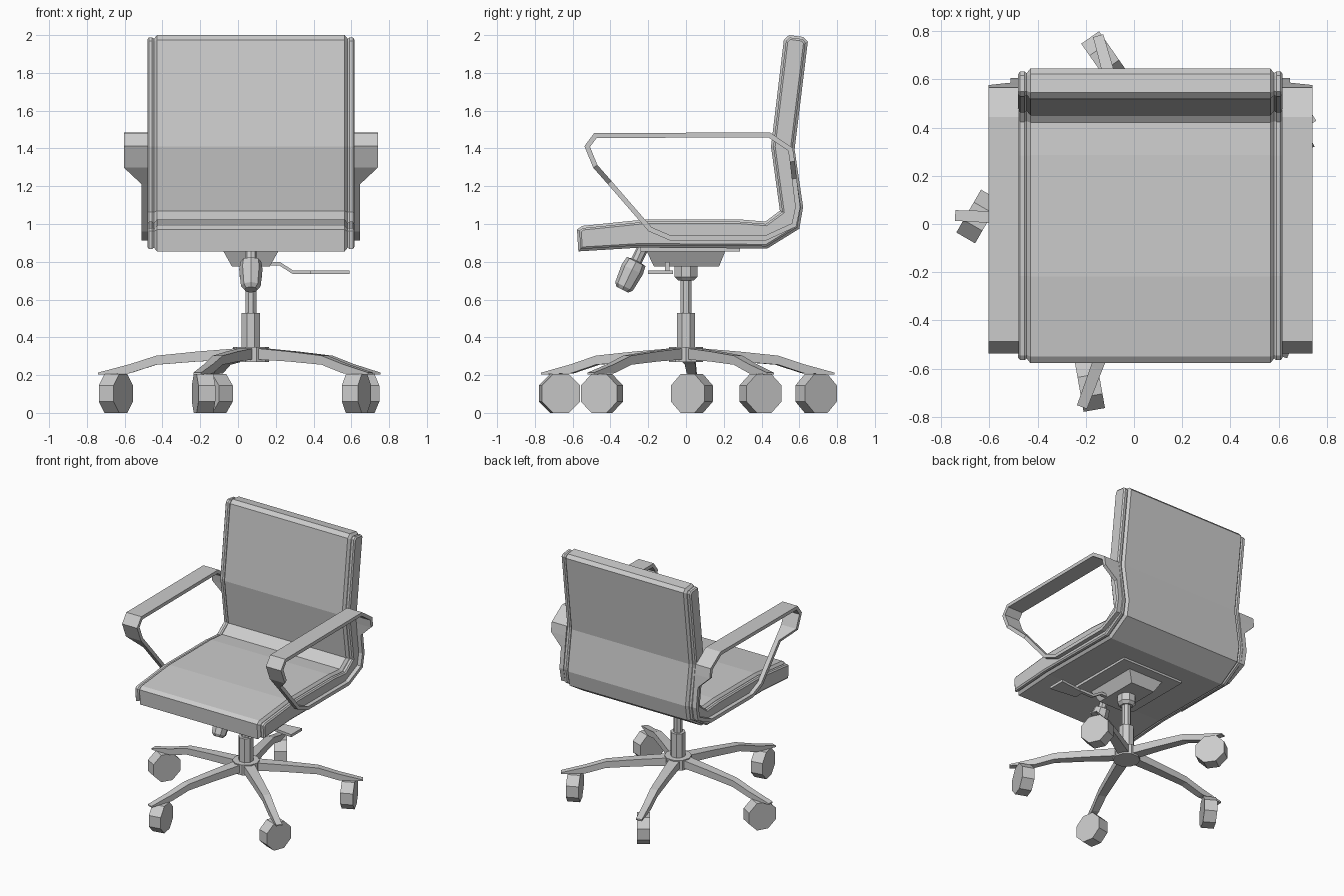
import bpy, bmesh, math
from mathutils import Vector, Matrix

if "Cube" in bpy.data.objects:
    bpy.data.objects.remove(bpy.data.objects["Cube"])

CX = 0.068  # the chair's own centre line

grey = bpy.data.materials.new("light_grey")
grey.use_nodes = True
grey.diffuse_color = (0.6, 0.6, 0.6, 1)
grey.node_tree.nodes["Principled BSDF"].inputs["Base Color"].default_value = (0.6, 0.6, 0.6, 1)


def finish(name, bm):
    bmesh.ops.recalc_face_normals(bm, faces=bm.faces)
    mesh = bpy.data.meshes.new(name)
    bm.to_mesh(mesh)
    bm.free()
    mesh.materials.append(grey)
    obj = bpy.data.objects.new(name, mesh)
    bpy.context.collection.objects.link(obj)
    return obj


def loft(name, rings, closed=False):
    """Bridge rings of equal point count, capping the ends unless closed."""
    bm = bmesh.new()
    loops = [[bm.verts.new(p) for p in ring] for ring in rings]
    pairs = list(zip(loops, loops[1:]))
    if closed:
        pairs.append((loops[-1], loops[0]))
    else:
        bm.faces.new(loops[0])
        bm.faces.new(loops[-1])
    for a, b in pairs:
        for i in range(len(a)):
            j = (i + 1) % len(a)
            bm.faces.new((a[i], a[j], b[j], b[i]))
    return finish(name, bm)


def offset(points, d):
    """Shrink a closed 2D outline by d with mitred corners."""
    pts = [Vector(p) for p in points]
    n = len(pts)
    area = sum(pts[i - 1].x * pts[i].y - pts[i].x * pts[i - 1].y for i in range(n))
    s = 1 if area > 0 else -1
    out = []
    for i, p in enumerate(pts):
        a = (p - pts[i - 1]).normalized()
        b = (pts[(i + 1) % n] - p).normalized()
        na, nb = Vector((-a.y, a.x)) * s, Vector((-b.y, b.x)) * s
        out.append(p + (na + nb) * d / (1 + na.dot(nb)))
    return out


def turned(name, profile, sides, start, axis=(0, 0, 1), turn=0):
    """Faceted solid of (radius, distance) rings along an axis."""
    m = Matrix.Translation(start) @ Vector(axis).to_track_quat('Z', 'Y').to_matrix().to_4x4()
    rings = []
    for r, h in profile:
        angles = [turn + math.tau * k / sides for k in range(sides)]
        rings.append([m @ Vector((r * math.cos(a), r * math.sin(a), h)) for a in angles])
    return loft(name, rings)


def box_ring(x0, x1, y0, y1, z):
    return [(x0, y0, z), (x1, y0, z), (x1, y1, z), (x0, y1, z)]


# Seat and backrest, one folded side profile (y, z)
shell = [(-0.57, 0.855), (-0.24, 0.875), (0.43, 0.87), (0.6, 0.975), (0.62, 1.09),
         (0.575, 1.395), (0.645, 1.965), (0.622, 1.99), (0.545, 2.0), (0.518, 1.975),
         (0.45, 1.41), (0.497, 1.07), (0.42, 1.013), (0.285, 1.024), (-0.217, 1.024),
         (-0.55, 0.99), (-0.577, 0.97)]


def shell_rings(steps):
    return [[(CX + x, p.x, p.y) for p in offset(shell, d)] for x, d in steps]


loft("seat_and_back_cushion", shell_rings(
    [(-0.514, 0.02), (-0.497, 0), (0.497, 0), (0.514, 0.02)]))
for side, label in ((1, "left"), (-1, "right")):
    loft(label + "_side_rail", shell_rings(
        [(side * x, d) for x, d in ((0.505, 0.024), (0.522, 0.012), (0.54, 0.012), (0.548, 0.022))]))

# Armrests: closed straps (y, z, width), broad on top and narrow along the seat
strap = [(-0.48, 1.468, 0.125), (0.44, 1.472, 0.125), (0.553, 1.395, 0.125),
         (0.563, 1.33, 0.125), (0.573, 1.24, 0.032), (0.592, 1.09, 0.032),
         (0.572, 0.995, 0.032), (0.42, 0.925, 0.032), (-0.08, 0.925, 0.032),
         (-0.19, 0.972, 0.032), (-0.405, 1.22, 0.032), (-0.48, 1.305, 0.125),
         (-0.523, 1.41, 0.125)]
line = [(y, z) for y, z, w in strap]
for side, label in ((1, "left"), (-1, "right")):
    rings = []
    for o, i, (y, z, w) in zip(offset(line, -0.013), offset(line, 0.013), strap):
        x0, x1 = CX + side * 0.545, CX + side * (0.547 + w)
        rings.append([(x0, *o), (x1, *o), (x1, *i), (x0, *i)])
    loft(label + "_armrest", rings, closed=True)

# Mechanism under the seat
loft("mounting_plate", [box_ring(CX - 0.26, CX + 0.26, -0.24, 0.285, z) for z in (0.855, 0.88)])
loft("tilt_housing", [box_ring(CX - 0.1, CX + 0.1, -0.17, 0.175, 0.775),
                      box_ring(CX - 0.148, CX + 0.148, -0.21, 0.21, 0.86)])
turned("tension_knob", [(0.03, -0.09), (0.03, 0), (0.055, 0.005), (0.062, 0.05),
                        (0.052, 0.15), (0.035, 0.17)], 8, (CX, -0.262, 0.805), (0, -0.44, -0.9))

# Height lever: bent rod and flat paddle
rod = [(0.15, 0.79), (0.22, 0.79), (0.29, 0.745), (0.41, 0.745)]
loft("lever_rod", [[(x, -0.1 + dy, z + dz) for dy, dz in
                    ((-0.012, -0.01), (0.012, -0.01), (0.012, 0.01), (-0.012, 0.01))]
                   for x, z in rod])
loft("lever_paddle", [[(x, -0.135 - w, z) for z in (0.735, 0.755)] +
                      [(x, -0.135 + w, z) for z in (0.755, 0.735)]
                      for x, w in ((0.38, 0.04), (0.59, 0.065))])

# Gas lift column and hub
turned("column_collar", [(0.045, 0.7), (0.065, 0.72), (0.065, 0.78)], 8, (CX, 0, 0), turn=math.pi / 8)
turned("lift_rod", [(0.032, 0.5), (0.032, 0.72)], 8, (CX, 0, 0), turn=math.pi / 8)
turned("lift_sleeve", [(0.053, 0.3), (0.053, 0.53)], 8, (CX, 0, 0), turn=math.pi / 8)
turned("base_hub", [(0.095, 0.27), (0.095, 0.348)], 10, (CX, 0, 0))

# Five legs with casters; each caster swivels its own way
leg = [(0.03, 0.285, 0.345, 0.04), (0.28, 0.272, 0.325, 0.033), (0.5, 0.255, 0.303, 0.028),
       (0.64, 0.21, 0.258, 0.025), (0.81, 0.203, 0.213, 0.022)]  # reach, bottom, top, half width
rolling = [115, 125, 60, 100, 70]
for k, roll in enumerate(rolling):
    a = math.radians(33.5 + 72 * k)
    out, across = Vector((math.cos(a), math.sin(a), 0)), Vector((-math.sin(a), math.cos(a), 0))
    hub = Vector((CX, 0, 0))
    rings = []
    for r, low, high, w in leg:
        c = hub + out * r
        rings.append([c + across * s * w + Vector((0, 0, z))
                      for s, z in ((-1, low), (1, low), (1, high), (-1, high))])
    loft("leg_%d" % (k + 1), rings)
    t = math.radians(roll)
    axle = Vector((math.sin(t), -math.cos(t), 0))
    turned("caster_%d" % (k + 1), [(0.111, -0.045), (0.111, 0.045)], 8,
           hub + out * 0.715 + Vector((0, 0, 0.1025)), axle, turn=math.pi / 8)
